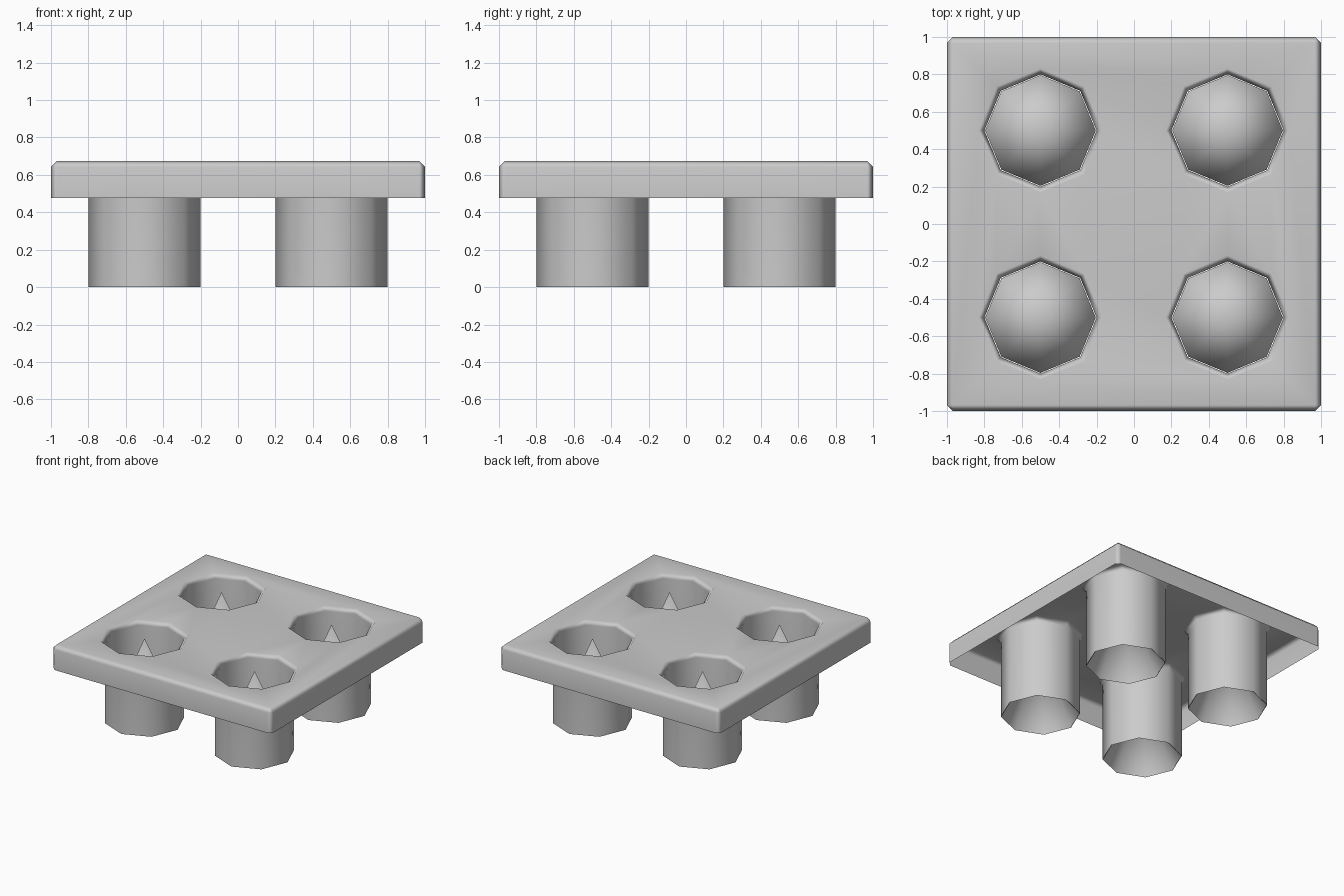
import bpy, bmesh
from math import cos, sin, pi, radians

if "Cube" in bpy.data.objects:
    bpy.data.objects.remove(bpy.data.objects["Cube"])

TOP, LIP, SKIRT = 0.675, 0.643, 0.477
BEVEL, R = 0.032, 0.3
CENTRES = [(x, y) for x in (-0.5, 0.5) for y in (-0.5, 0.5)]


def ring(bm, pts, z):
    return [bm.verts.new((x, y, z)) for x, y in pts]


def octagon(c, r):
    return [(c[0] + r * cos(i * pi / 4), c[1] + r * sin(i * pi / 4)) for i in range(8)]


def bridge(bm, a, b):
    n = len(a)
    for i in range(n):
        j = (i + 1) % n
        bm.faces.new((a[i], a[j], b[j], b[i]))


def loop_edges(bm, vs):
    return [bm.edges.new((vs[i], vs[(i + 1) % len(vs)])) for i in range(len(vs))]


def finish(name, bm):
    me = bpy.data.meshes.new(name)
    bm.to_mesh(me)
    bm.free()
    ob = bpy.data.objects.new(name, me)
    bpy.context.collection.objects.link(ob)
    bpy.ops.object.select_all(action='DESELECT')
    ob.select_set(True)
    bpy.context.view_layer.objects.active = ob
    bpy.ops.object.shade_smooth_by_angle(angle=radians(60))
    return ob


# Thin tray: bevelled top sheet, open underneath, with four hanging sockets
bm = bmesh.new()
k = 1 - BEVEL
outer = ring(bm, [(-k, -k), (k, -k), (k, k), (-k, k)], TOP)
sides = [(-k, -1), (k, -1), (1, -k), (1, k), (k, 1), (-k, 1), (-1, k), (-1, -k)]
lip, hem = ring(bm, sides, LIP), ring(bm, sides, SKIRT)
rims = [ring(bm, octagon(c, R + BEVEL), TOP) for c in CENTRES]
edges = loop_edges(bm, outer)
for rim in rims:
    edges += loop_edges(bm, rim)
bmesh.ops.triangle_fill(bm, use_beauty=True, edges=edges, normal=(0, 0, 1))

# Bevel and skirt around the outside
for i in range(4):
    j = (i + 1) % 4
    bm.faces.new((outer[i], outer[j], lip[2 * i + 1], lip[2 * i]))
    bm.faces.new((outer[i], lip[2 * i], lip[2 * i - 1]))
bridge(bm, lip, hem)

# Flared socket walls
for c, rim in zip(CENTRES, rims):
    neck, foot = ring(bm, octagon(c, R), LIP), ring(bm, octagon(c, R), 0)
    bridge(bm, rim, neck)
    bridge(bm, neck, foot)
bmesh.ops.recalc_face_normals(bm, faces=bm.faces[:])
flat = [f for f in bm.faces if all(abs(v.co.z - TOP) < 1e-5 for v in f.verts)]
if flat[0].normal.z < 0:
    bmesh.ops.reverse_faces(bm, faces=bm.faces[:])
tray = finish("tray", bm)
mod = tray.modifiers.new("flat_top", 'WEIGHTED_NORMAL')
mod.keep_sharp = True

# Hollow cone rising inside each socket
for n, c in enumerate(CENTRES):
    bm = bmesh.new()
    base = ring(bm, octagon(c, R - 0.004), 0)
    tip = bm.verts.new((*c, TOP - 0.005))
    for i in range(8):
        bm.faces.new((base[i], base[(i + 1) % 8], tip))
    finish(f"socket_cone_{n + 1}", bm)
